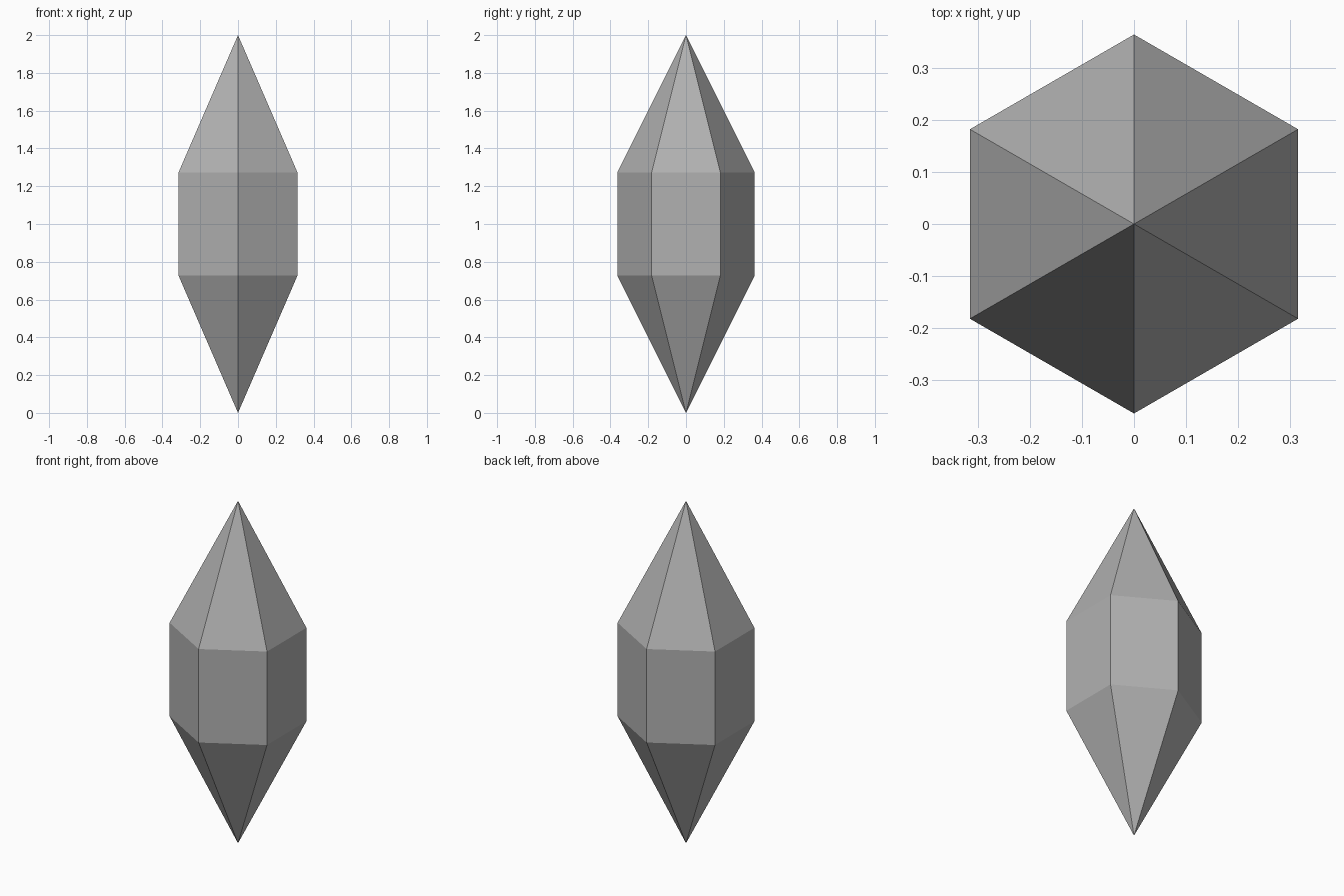
import bpy, bmesh
from math import sin, cos, pi

if "Cube" in bpy.data.objects:
    bpy.data.objects.remove(bpy.data.objects["Cube"])

SIDES = 6
RADIUS = 0.3636
LOW, HIGH, TOP = 0.727, 1.273, 2.0

bm = bmesh.new()

# Hexagonal rings with a corner facing front and back
def ring(z):
    angles = [pi / 2 + 2 * pi * i / SIDES for i in range(SIDES)]
    return [bm.verts.new((RADIUS * cos(a), RADIUS * sin(a), z)) for a in angles]

lower, upper = ring(LOW), ring(HIGH)
bottom_tip = bm.verts.new((0, 0, 0))
top_tip = bm.verts.new((0, 0, TOP))

# Prism walls and the two pointed ends
for i in range(SIDES):
    j = (i + 1) % SIDES
    bm.faces.new((lower[i], lower[j], upper[j], upper[i]))
    bm.faces.new((upper[i], upper[j], top_tip))
    bm.faces.new((lower[j], lower[i], bottom_tip))

bmesh.ops.recalc_face_normals(bm, faces=bm.faces)
mesh = bpy.data.meshes.new("crystal")
bm.to_mesh(mesh)
bm.free()

# Darker grey surface
grey = bpy.data.materials.new("dark_grey")
grey.diffuse_color = (0.44, 0.44, 0.44, 1)
grey.use_nodes = True
grey.node_tree.nodes["Principled BSDF"].inputs["Base Color"].default_value = grey.diffuse_color
mesh.materials.append(grey)

bpy.context.collection.objects.link(bpy.data.objects.new("crystal", mesh))
